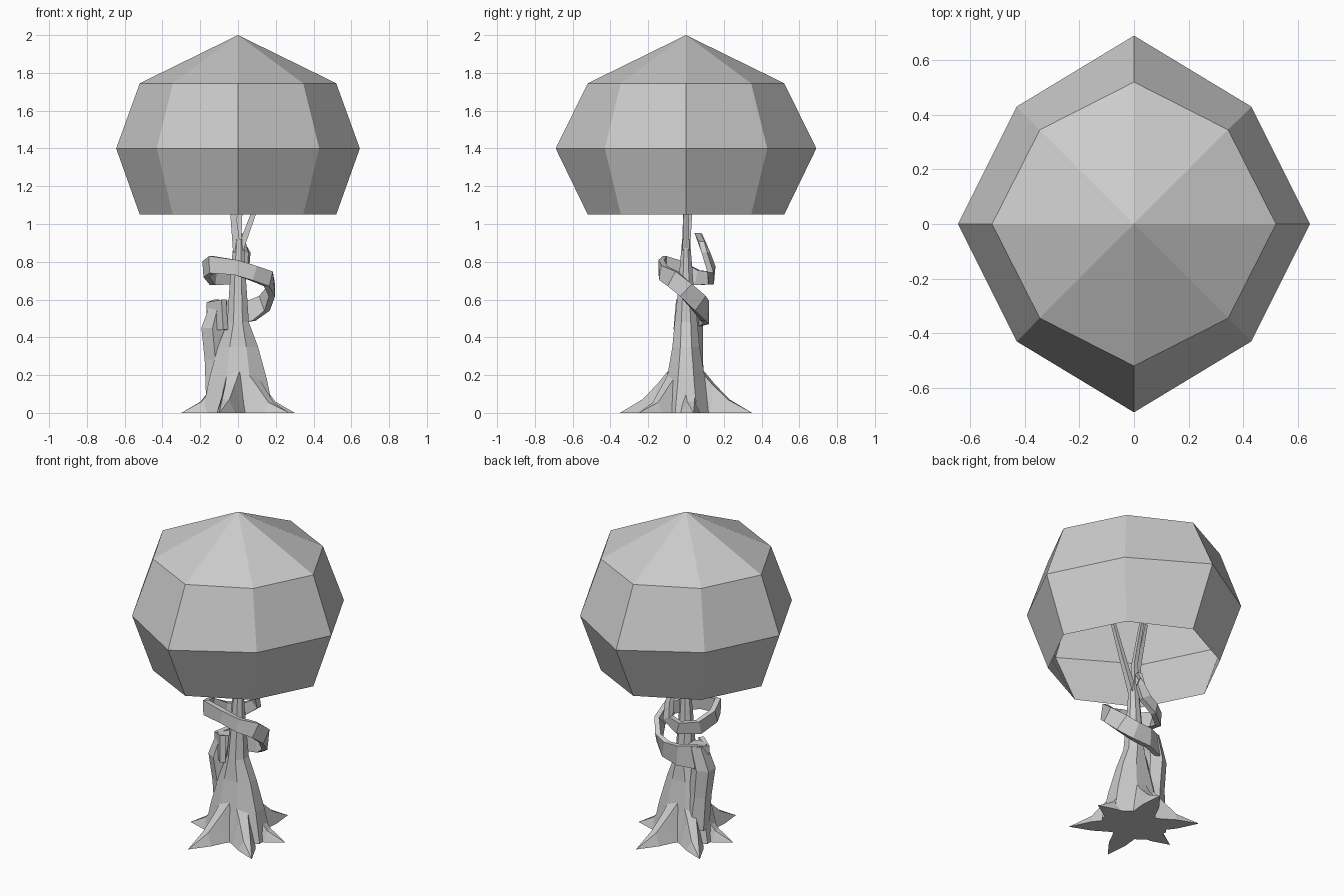
import bpy, bmesh, math
from mathutils import Vector

old = bpy.data.objects.get("Cube")
if old:
    bpy.data.objects.remove(old, do_unlink=True)

grey = bpy.data.materials.new("plain_grey")
grey.use_nodes = True
GREY = (0.6, 0.6, 0.6, 1)
grey.diffuse_color = GREY
grey.node_tree.nodes["Principled BSDF"].inputs["Base Color"].default_value = GREY


def loft(name, rings, cap_start=False, cap_end=False, apex=None):
    """Skin a list of equal-sized point rings into a flat-shaded mesh."""
    bm = bmesh.new()
    rows = [[bm.verts.new(p) for p in ring] for ring in rings]
    n = len(rows[0])
    for a, b in zip(rows, rows[1:]):
        for i in range(n):
            j = (i + 1) % n
            bm.faces.new((a[i], a[j], b[j], b[i]))
    if cap_start:
        bm.faces.new(rows[0][::-1])
    if cap_end:
        bm.faces.new(rows[-1])
    if apex:
        tip = bm.verts.new(apex)
        for i in range(n):
            bm.faces.new((rows[-1][i], rows[-1][(i + 1) % n], tip))
    bmesh.ops.recalc_face_normals(bm, faces=bm.faces)
    mesh = bpy.data.meshes.new(name)
    bm.to_mesh(mesh)
    bm.free()
    mesh.materials.append(grey)
    obj = bpy.data.objects.new(name, mesh)
    bpy.context.collection.objects.link(obj)
    return obj


def octagon(rx, ry, diag, z):
    return [(rx, 0, z), (diag, diag, z), (0, ry, z), (-diag, diag, z),
            (-rx, 0, z), (-diag, -diag, z), (0, -ry, z), (diag, -diag, z)]


def ellipse(x, y, z, rx, ry, n=8):
    turn = [math.tau * (i + 0.5) / n for i in range(n)]
    return [(x + rx * math.cos(a), y + ry * math.sin(a), z) for a in turn]


def strap(name, path, thick):
    """Rectangular band along (x, y, z, half height), facing away from the trunk."""
    pts = [Vector(p[:3]) for p in path]
    rings = []
    for i, p in enumerate(pts):
        along = pts[min(i + 1, len(pts) - 1)] - pts[max(i - 1, 0)]
        out = Vector((p.x, p.y, 0)).normalized()
        up = along.cross(out).normalized() * path[i][3]
        if up.z < 0:
            up = -up
        out *= thick
        rings.append([p + out + up, p - out + up, p - out - up, p + out - up])
    return loft(name, rings, True, True)


# Crown: faceted shell, open underneath
loft("crown", [octagon(.52, .52, .345, 1.05), octagon(.645, .69, .43, 1.40),
               octagon(.52, .52, .345, 1.745)], apex=(0, 0, 2))

# Trunk
loft("trunk", [ellipse(*s) for s in (
    (0, 0, 0, .205, .15), (0, 0, .18, .165, .11), (0, 0, .35, .115, .078),
    (0, 0, .48, .062, .065), (0, 0, .65, .05, .045), (0, 0, .78, .04, .035),
    (.005, 0, .92, .028, .022))], True, True)

# Branches
for name, path in {
    "right_branch": ((-.005, 0, .85, .03), (-.025, 0, 1.05, .022), (-.11, -.03, 1.36, .013)),
    "left_branch": ((.01, 0, .86, .026), (.08, 0, 1.05, .02), (.21, .02, 1.36, .012)),
    "back_branch": ((0, .005, .88, .024), (.01, .02, 1.05, .018), (.03, .13, 1.36, .012)),
}.items():
    loft(name, [ellipse(x, y, z, r, r, 4) for x, y, z, r in path], True, True)

# Roots: three ridged spurs, repeated half a turn around
for k, (tx, ty, knee) in enumerate(((-.30, -.04, .05), (-.10, -.35, .06), (.27, -.25, .045))):
    for s, side in ((1, "front"), (-1, "back")):
        tip = Vector((tx * s, ty * s, 0))
        out = tip.normalized()
        wide = Vector((-out.y, out.x, 0))
        rings = []
        for f, width, top in ((.25, .085, .22), (.42, .065, .15), (.65, .05, knee + .01)):
            c = tip * f
            up = Vector((0, 0, top))
            rings.append([c + wide * width, c + wide * width * .4 + up,
                          c - wide * width * .4 + up, c - wide * width])
        loft(f"{side}_root_{k + 1}", rings, True, False, apex=tuple(tip))

# Vine: swells out of the right flank, then winds round the trunk
loft("vine_base", [ellipse(*s, 6) for s in (
    (-.10, .04, .08, .08, .06), (-.12, .03, .28, .065, .06),
    (-.135, .02, .45, .068, .07), (-.10, .03, .59, .05, .06))], True, True)
strap("vine", (
    (-.07, -.05, .52, .08), (-.15, .01, .51, .075), (-.11, .07, .53, .07),
    (-.02, .105, .53, .06), (.07, .10, .54, .055), (.14, .07, .58, .05),
    (.18, 0, .65, .045), (.16, -.07, .71, .045), (.08, -.12, .74, .04),
    (-.01, -.13, .77, .04), (-.14, -.115, .785, .045), (-.17, -.03, .76, .045),
    (-.13, .06, .715, .04), (-.04, .13, .715, .035), (.03, .135, .76, .03),
    (.04, .105, .85, .022), (.02, .065, .95, .015)), .016)
